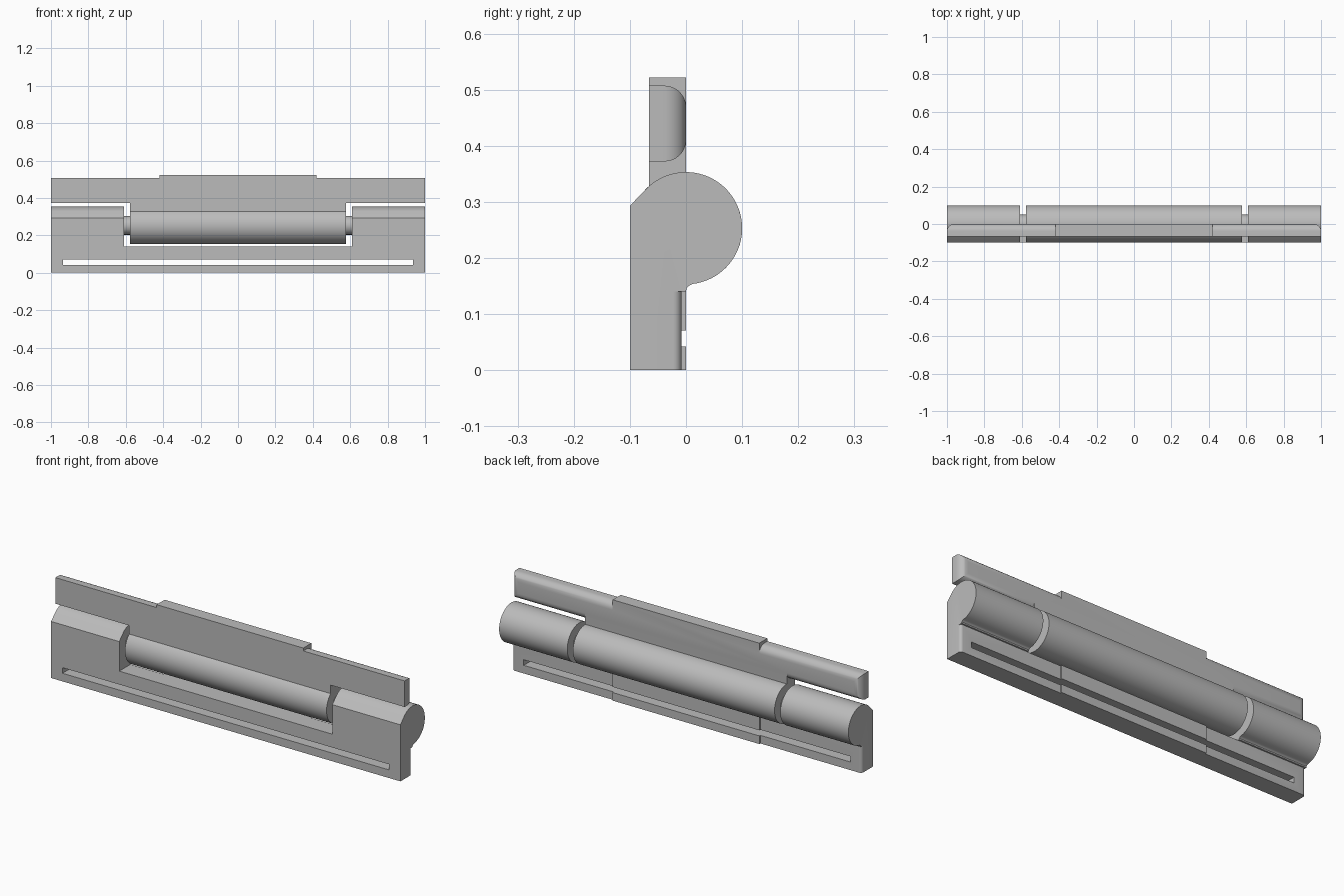
import bpy, bmesh, math
from mathutils import Vector

cube = bpy.data.objects.get("Cube")
if cube:
    bpy.data.objects.remove(cube)

metal = bpy.data.materials.new("grey metal")
metal.use_nodes = True
metal.diffuse_color = (0.5, 0.5, 0.5, 1)
metal.node_tree.nodes["Principled BSDF"].inputs["Base Color"].default_value = (0.5, 0.5, 0.5, 1)

AXIS_Z, RADIUS = 0.253, 0.1


def finish(name, bm):
    bmesh.ops.recalc_face_normals(bm, faces=bm.faces)
    mesh = bpy.data.meshes.new(name)
    bm.to_mesh(mesh)
    bm.free()
    obj = bpy.data.objects.new(name, mesh)
    bpy.context.collection.objects.link(obj)
    mesh.materials.append(metal)
    return obj


def extrude(name, points, depth):
    """Extrude a closed outline of 3D points along a vector."""
    bm = bmesh.new()
    face = bm.faces.new([bm.verts.new(p) for p in points])
    result = bmesh.ops.extrude_face_region(bm, geom=[face], use_keep_orig=True)
    verts = [g for g in result["geom"] if isinstance(g, bmesh.types.BMVert)]
    bmesh.ops.translate(bm, verts=verts, vec=depth)
    return finish(name, bm)


def box(name, low, high, round_edge=None, radius=0.0):
    bm = bmesh.new()
    bmesh.ops.create_cube(bm, size=1)
    low, high = Vector(low), Vector(high)
    for v in bm.verts:
        v.co = (low + high) / 2 + v.co * (high - low)
    if round_edge:
        edges = [e for e in bm.edges if round_edge((e.verts[0].co + e.verts[1].co) / 2)]
        bmesh.ops.bevel(bm, geom=edges, offset=radius, segments=8, profile=0.5, affect='EDGES')
    return finish(name, bm)


def cylinder(name, radius, half_length):
    ring = [math.tau * i / 64 for i in range(64)]
    outline = [(-half_length, radius * math.cos(a), AXIS_Z + radius * math.sin(a)) for a in ring]
    return extrude(name, outline, (2 * half_length, 0, 0))


def combine(target, other, operation):
    mod = target.modifiers.new("combine", 'BOOLEAN')
    mod.operation, mod.object, mod.solver = operation, other, 'EXACT'
    bpy.context.view_layer.objects.active = target
    bpy.ops.object.modifier_apply(modifier=mod.name)
    bpy.data.objects.remove(other)


def tidy(obj):
    """Merge coplanar faces, then smooth the round surfaces."""
    bm = bmesh.new()
    bm.from_mesh(obj.data)
    bmesh.ops.remove_doubles(bm, verts=bm.verts, dist=0.0001)
    bmesh.ops.dissolve_limit(bm, angle_limit=0.01, verts=bm.verts, edges=bm.edges)
    bm.to_mesh(obj.data)
    bm.free()
    bpy.ops.object.select_all(action='DESELECT')
    obj.select_set(True)
    bpy.context.view_layer.objects.active = obj
    bpy.ops.object.shade_smooth_by_angle(angle=math.radians(25))


# Lower leaf: plan outline with a raised middle pad and rounded rear ends
half = [(0.42, 0), (0.42, -0.008)]
for i in range(7):
    a = math.pi / 2 * (1 - i / 6)
    half.append((0.985 + 0.015 * math.cos(a), -0.023 + 0.015 * math.sin(a)))
half.append((1, -0.1))
plan = half + [(-x, y) for x, y in reversed(half)]
lower_leaf = extrude("lower_leaf", [(x, y, 0) for x, y in plan], (0, 0, 0.14))

# Knuckles at both ends of the lower leaf
profile = [(0, 0.14), (-0.1, 0.14), (-0.1, 0.293), (-0.066, 0.328)]
for i in range(1, 45):
    a = math.radians(131.3 - 214.3 * i / 44)
    profile.append((RADIUS * math.cos(a), AXIS_Z + RADIUS * math.sin(a)))
profile += [(0.006, 0.151), (0.001, 0.146)]
for x in (-1, 0.61):
    knuckle = extrude("knuckle", [(x, y, z) for y, z in profile], (0.39, 0, 0))
    combine(lower_leaf, knuckle, 'UNION')

# Long slot through the lower leaf
slot = box("slot_cutter", (-0.935, -0.2, 0.042), (0.935, 0.2, 0.071))
combine(lower_leaf, slot, 'DIFFERENCE')

# Upper leaf: central web with a raised tab
web = [(0.577, 0.26), (0.577, 0.46), (0.42, 0.46), (0.42, 0.522)]
web += [(-x, z) for x, z in reversed(web)]
upper_leaf = extrude("upper_leaf", [(x, -0.066, z) for x, z in web], (0, 0.066, 0))

# Arms of the upper leaf, rounded along their rear edges
for side in (-1, 1):
    inner, outer = sorted((side * 0.4, side))
    arm = box("arm", (inner, -0.066, 0.372), (outer, 0, 0.507),
              lambda c: c.y > -0.001 and c.x * side > 0.5, 0.038)
    combine(upper_leaf, arm, 'UNION')

# Central barrel and the pin joining the knuckles
barrel = cylinder("barrel", RADIUS, 0.577)
pin = cylinder("pin", 0.05, 0.64)

for part in (lower_leaf, upper_leaf, barrel, pin):
    tidy(part)
